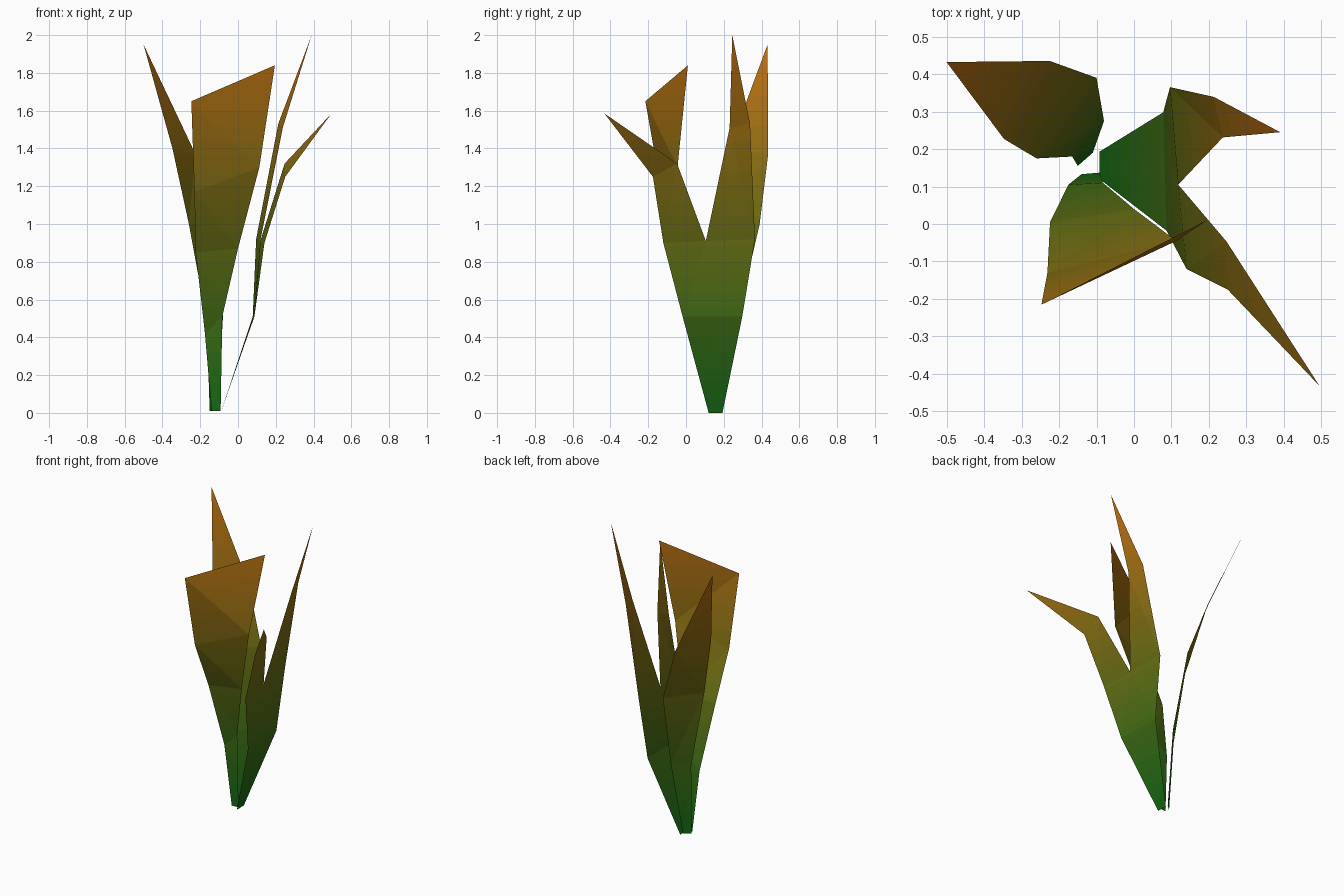
import bpy, bmesh
from mathutils import Vector

if "Cube" in bpy.data.objects:
    bpy.data.objects.remove(bpy.data.objects["Cube"])

BANDS, HEIGHT = 25, 2.0
GREEN, ORANGE = (0.075, 0.42, 0.085), (0.78, 0.43, 0.065)


def linear(c):
    return ((c + 0.055) / 1.055) ** 2.4 if c > 0.04045 else c / 12.92


# Colour ramp from green root to orange tip
ramp = []
for i in range(BANDS):
    t = (i + 0.5) / BANDS
    mat = bpy.data.materials.new(f"leaf_tone_{i:02d}")
    mat.diffuse_color = [linear(g + (o - g) * t) for g, o in zip(GREEN, ORANGE)] + [1]
    mat.use_nodes = True
    mat.node_tree.nodes["Principled BSDF"].inputs["Base Color"].default_value = mat.diffuse_color
    ramp.append(mat)


def leaf(name, strips):
    """Flat leaf: each strip is a list of rows (left, right), or a single tip point."""
    bm = bmesh.new()
    for rows in strips:
        rings = [[bm.verts.new(p) for p in row] for row in rows]
        for a, b in zip(rings, rings[1:]):
            bm.faces.new(a + b[::-1])
    bmesh.ops.remove_doubles(bm, verts=bm.verts, dist=0.001)
    bmesh.ops.triangulate(bm, faces=bm.faces)
    # Slice into colour bands
    for i in range(1, BANDS):
        bmesh.ops.bisect_plane(bm, geom=bm.verts[:] + bm.edges[:] + bm.faces[:],
                               plane_co=(0, 0, HEIGHT * i / BANDS), plane_no=(0, 0, 1))
    bmesh.ops.recalc_face_normals(bm, faces=bm.faces)
    bm.normal_update()
    if sum(f.normal.z * f.calc_area() for f in bm.faces) < 0:
        bmesh.ops.reverse_faces(bm, faces=bm.faces)
    for f in bm.faces:
        z = f.calc_center_median().z
        f.material_index = max(0, min(BANDS - 1, int(z / HEIGHT * BANDS)))
    mesh = bpy.data.meshes.new(name)
    bm.to_mesh(mesh)
    bm.free()
    for mat in ramp:
        mesh.materials.append(mat)
    bpy.context.collection.objects.link(bpy.data.objects.new(name, mesh))


# Pointed leaf at back left
leaf("back_leaf", [[
    [(-0.15, 0.155, 0.01), (-0.11, 0.19, 0.01)],
    [(-0.165, 0.18, 0.48), (-0.08, 0.275, 0.5)],
    [(-0.26, 0.175, 1.0), (-0.10, 0.39, 1.0)],
    [(-0.347, 0.227, 1.4), (-0.225, 0.435, 1.37)],
    [(-0.5, 0.432, 1.95)]]])

# Broad cut-off leaf at front left
leaf("front_leaf", [[
    [(-0.14, 0.133, 0.01), (-0.092, 0.137, 0.01)],
    [(-0.175, 0.105, 0.42), (-0.083, 0.11, 0.51)],
    [(-0.224, 0.005, 0.85), (0.0, 0.04, 0.87)],
    [(-0.231, -0.13, 1.17), (0.113, -0.045, 1.3)],
    [(-0.247, -0.215, 1.65), (0.195, 0.01, 1.84)]]])

# Forked leaf on the right: two halves joined up to the notch
base, mid, notch = (-0.092, 0.155, 0), (0.082, 0.139, 0.51), (0.118, 0.105, 0.91)
leaf("forked_right_leaf", [
    [[(-0.092, 0.12, 0), base],
     [(0.087, -0.018, 0.51), mid],
     [(0.14, -0.12, 0.9), notch],
     [(0.25, -0.175, 1.25), (0.247, -0.047, 1.32)],
     [(0.495, -0.432, 1.585)]],
    [[base, (-0.092, 0.193, 0)],
     [mid, (0.078, 0.298, 0.51)],
     [notch, (0.096, 0.365, 0.92)],
     [(0.237, 0.231, 1.51), (0.213, 0.339, 1.53)],
     [(0.39, 0.245, 2.0)]]])
